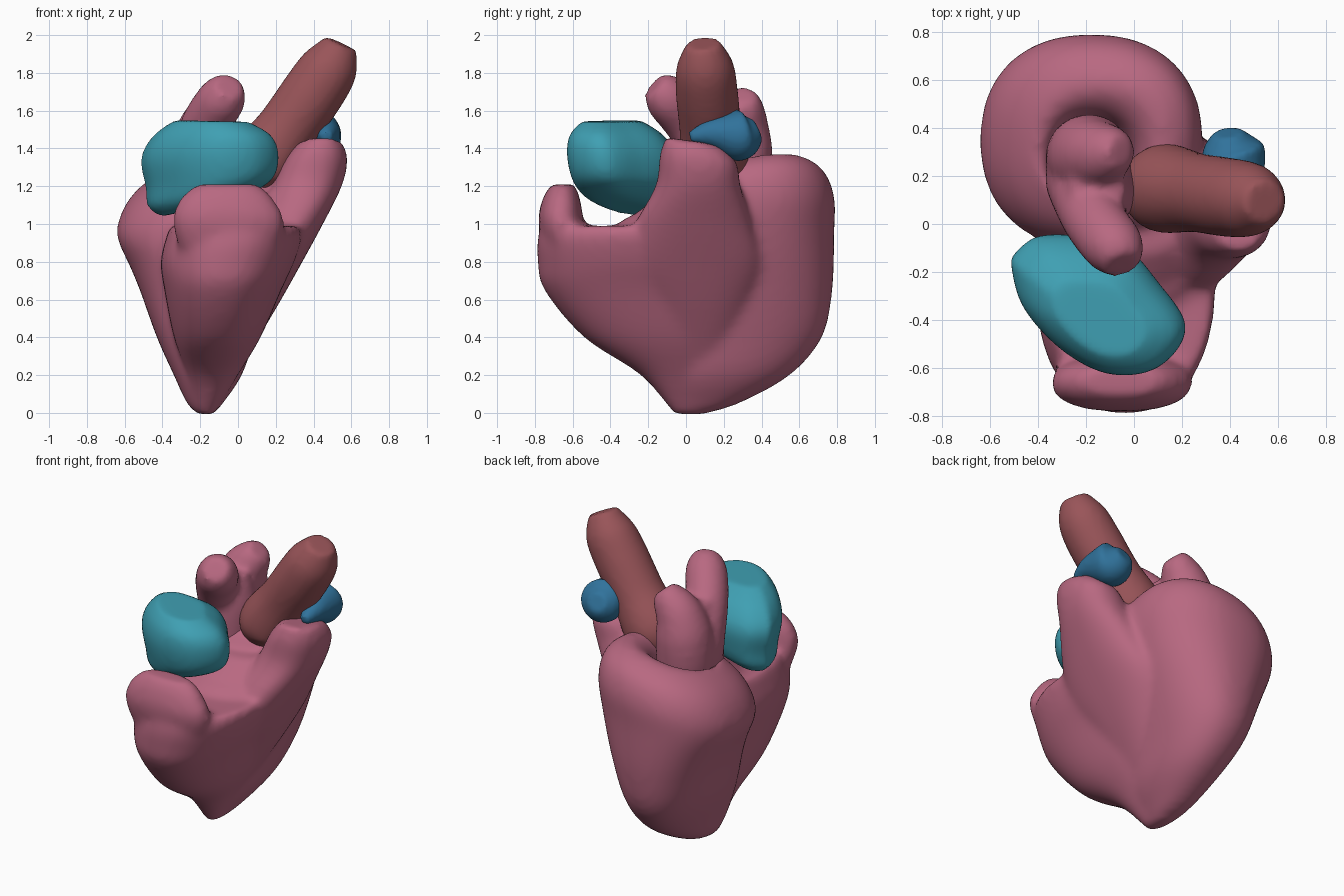
import bpy, bmesh, math
from mathutils import Vector

if "Cube" in bpy.data.objects:
    bpy.data.objects.remove(bpy.data.objects["Cube"])


def material(name, rgb):
    m = bpy.data.materials.new(name)
    m.diffuse_color = (*rgb, 1)
    m.use_nodes = True
    m.node_tree.nodes["Principled BSDF"].inputs["Base Color"].default_value = m.diffuse_color
    return m


PINK = material("pink", (.48, .14, .22))
TEAL = material("teal", (.05, .35, .45))
RED = material("red_brown", (.32, .09, .10))
BLUE = material("blue", (.03, .17, .33))


def densify(rows, n=5):
    """Catmull-Rom interpolation of tuples."""
    out = []
    for i in range(len(rows) - 1):
        p0, p1 = rows[max(i - 1, 0)], rows[i]
        p2, p3 = rows[i + 1], rows[min(i + 2, len(rows) - 1)]
        for k in range(n):
            t = k / n
            out.append([b + .5 * t * (c - a + t * (2*a - 5*b + 4*c - d + t * (3*(b - c) + d - a)))
                        for a, b, c, d in zip(p0, p1, p2, p3)])
    return out + [list(rows[-1])]


def skin(bm, rings):
    """Closed shell through a stack of rings."""
    vs = [[bm.verts.new(p) for p in r] for r in rings]
    n = len(vs[0])
    fs = [bm.faces.new((a[i], a[(i+1) % n], b[(i+1) % n], b[i]))
          for a, b in zip(vs, vs[1:]) for i in range(n)]
    fs += [bm.faces.new(vs[0][::-1]), bm.faces.new(vs[-1])]
    bmesh.ops.recalc_face_normals(bm, faces=fs)


def loft(bm, sections, power=2.4, n=40, tilt=None):
    """Horizontal superellipse sections: z, x0, x1, y0, y1."""
    rings = []
    for z, x0, x1, y0, y1 in densify(sections):
        ring = []
        for i in range(n):
            a = 2 * math.pi * i / n
            c, s = math.cos(a), math.sin(a)
            x = (x0+x1)/2 + (x1-x0)/2 * math.copysign(abs(c)**(2/power), c)
            y = (y0+y1)/2 + (y1-y0)/2 * math.copysign(abs(s)**(2/power), s)
            ring.append((x, y, z + (tilt(x, y, z) if tilt else 0)))
        rings.append(ring)
    skin(bm, rings)


def tube(bm, path, n=24):
    """Round tube along points x, y, z, radius."""
    pts = densify(path)
    rings = []
    for i, p in enumerate(pts):
        d = Vector(pts[min(i+1, len(pts)-1)][:3]) - Vector(pts[max(i-1, 0)][:3])
        q = d.to_track_quat('Z', 'Y')
        rings.append([Vector(p[:3]) + q @ Vector((p[3] * math.cos(2*math.pi*k/n),
                      p[3] * math.sin(2*math.pi*k/n), 0)) for k in range(n)])
    skin(bm, rings)


def finish(bm, name, mat, voxel=.02, smooth=8):
    me = bpy.data.meshes.new(name)
    bm.to_mesh(me)
    bm.free()
    ob = bpy.data.objects.new(name, me)
    bpy.context.collection.objects.link(ob)
    me.materials.append(mat)
    r = ob.modifiers.new("blend", 'REMESH')
    r.mode = 'VOXEL'
    r.voxel_size = voxel
    r.use_smooth_shade = True
    s = ob.modifiers.new("soften", 'SMOOTH')
    s.factor = .5
    s.iterations = smooth


# heart body: back lobe with a hollow top, tilted down to the left and front
bm = bmesh.new()
loft(bm, [(-.01, -.21, -.13, -.04, .08), (.05, -.27, -.08, -.07, .28),
          (.2, -.34, .02, -.15, .55), (.4, -.43, .09, -.15, .72),
          (.65, -.52, .17, -.12, .775), (.95, -.635, .26, -.1, .785),
          (1.13, -.62, .285, -.08, .785), (1.27, -.54, .24, -.02, .72),
          (1.35, -.41, .12, .08, .58), (1.3, -.36, .03, .05, .48),
          (1.15, -.33, -.01, .07, .42)], 2.25,
     tilt=lambda x, y, z: max(0, z - .8) * (.35 * (x + .1) + .3 * (y - .55)))
# front lobe
loft(bm, [(0, -.22, -.12, -.07, .06), (.2, -.27, 0, -.24, .15),
          (.4, -.34, .12, -.54, .25), (.65, -.39, .23, -.75, .3),
          (.8, -.41, .3, -.785, .3), (.93, -.38, .34, -.785, .3),
          (.99, -.36, .33, -.75, .28)], 2.25)
# raised front rim
loft(bm, [(.6, -.15, .05, -.58, -.45), (.8, -.28, .18, -.72, -.5),
          (1.0, -.345, .245, -.78, -.54), (1.13, -.31, .19, -.76, -.56),
          (1.21, -.22, .11, -.715, -.59)], 2.3)
# side column
loft(bm, [(.25, -.14, .02, -.1, .2), (.55, -.1, .2, -.22, .34),
          (.78, 0, .33, -.32, .4), (1.0, .08, .45, -.27, .35),
          (1.2, .18, .55, -.16, .29), (1.34, .25, .58, -.14, .27),
          (1.43, .33, .55, -.11, .18)], 2.3,
     tilt=lambda x, y, z: max(0, z - 1.15) * .5 * (.1 - y))
# middle fill below the vessels
loft(bm, [(.5, -.2, .05, -.2, .2), (.95, -.3, .32, -.36, .3),
          (1.06, -.28, .3, -.26, .3), (1.16, -.2, .25, -.12, .25)], 2.1)
finish(bm, "heart_body", PINK, .022, 13)

# forked vessel rising from the back lobe, web between the branches
bm = bmesh.new()
tube(bm, [(-.18, .2, 1.05, .17), (-.19, .18, 1.3, .18), (-.17, .03, 1.52, .135),
          (-.08, -.1, 1.67, .125), (-.05, -.17, 1.73, .08)])
tube(bm, [(-.18, .25, 1.05, .17), (-.19, .28, 1.35, .18),
          (-.16, .29, 1.52, .15), (-.09, .3, 1.63, .11), (-.05, .3, 1.68, .07)])
tube(bm, [(-.17, .14, 1.1, .17), (-.16, .14, 1.4, .17), (-.15, .14, 1.59, .11)])
finish(bm, "forked_vessel", PINK, .02, 10)

# large slanted vessel
bm = bmesh.new()
tube(bm, [(.09, .15, 1.18, .11), (.12, .15, 1.3, .185), (.26, .13, 1.5, .165),
          (.4, .11, 1.7, .165), (.49, .1, 1.84, .15), (.545, .09, 1.955, .09)])
finish(bm, "slanted_vessel", RED, .02, 5)

# front chamber, bean shaped in plan
bm = bmesh.new()
outline = [(-.51, -.15), (-.4, -.06), (-.2, -.06), (-.04, -.1), (.09, -.24),
           (.21, -.43), (.1, -.59), (-.1, -.62), (-.3, -.52), (-.46, -.34)]
outline = densify(outline + outline[:1])[:-1]
rings = []
for z, k, dx, dy in densify([(1.08, .5, -.08, .05), (1.13, .78, -.05, .03),
                             (1.22, .95, 0, .01), (1.36, 1.02, 0, 0),
                             (1.47, .87, .01, -.03), (1.545, .55, .01, -.06)]):
    rings.append([(-.15 + dx + k * (x + .15), -.33 + dy + k * (y + .33),
                   z + .28 * (x + .15) * (1.5 - z)) for x, y in outline])
skin(bm, rings)
finish(bm, "front_chamber", TEAL, .02, 6)

# small side chamber
bm = bmesh.new()
tube(bm, [(.47, .02, 1.46, .03), (.46, .14, 1.48, .08), (.42, .26, 1.47, .135),
          (.4, .32, 1.475, .12), (.39, .38, 1.5, .06)])
finish(bm, "side_chamber", BLUE, .015, 5)
